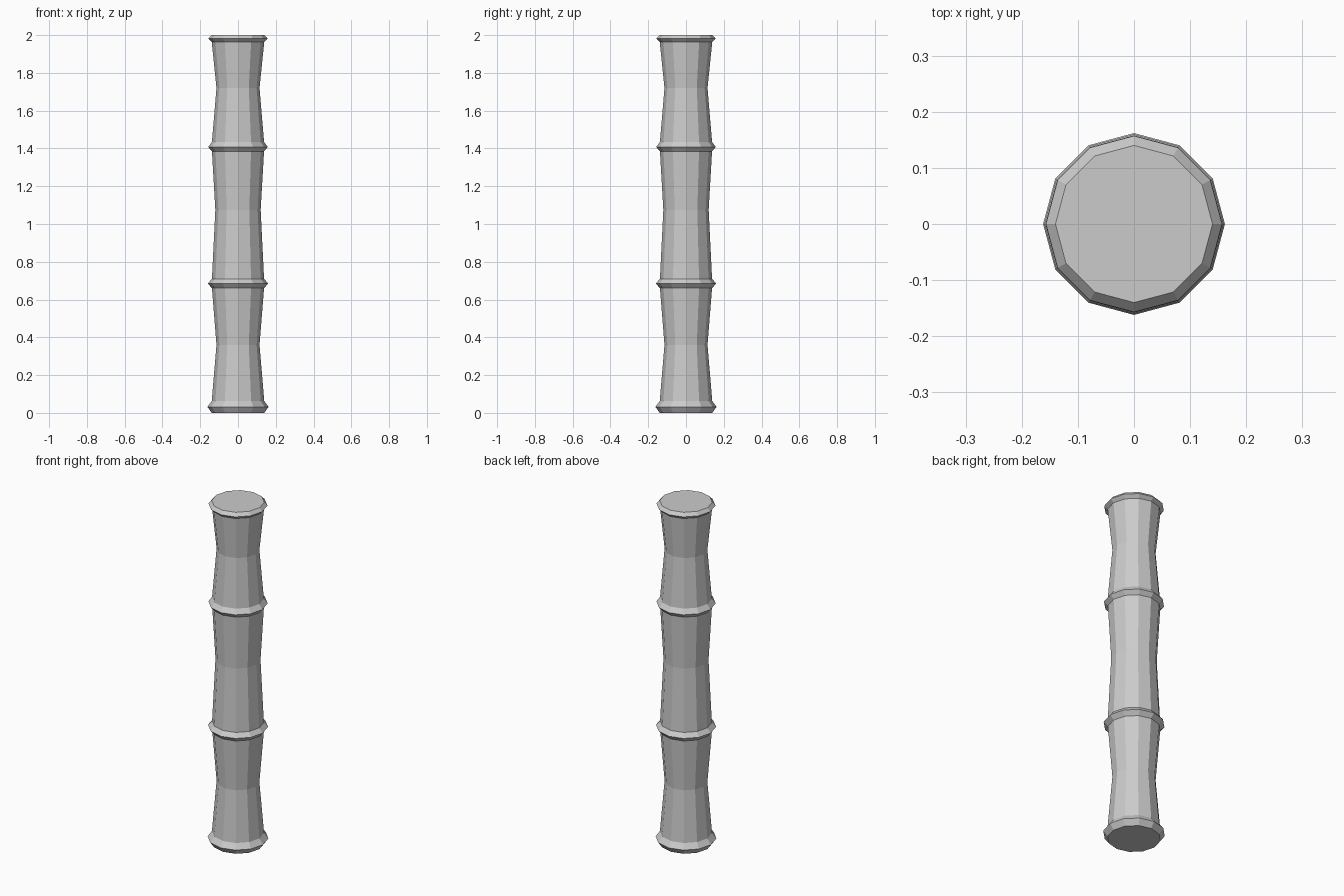
import bpy, bmesh, math

if "Cube" in bpy.data.objects:
    bpy.data.objects.remove(bpy.data.objects["Cube"])

SIDES = 12

# Stalk profile from bottom to top: (radius, height)
PROFILE = [
    (0.139, 0.0), (0.162, 0.032), (0.139, 0.063),      # foot ring
    (0.114, 0.36),                                     # lower waist
    (0.138, 0.66), (0.16, 0.685), (0.138, 0.71),       # first joint
    (0.12, 1.075),                                     # middle waist
    (0.138, 1.385), (0.158, 1.408), (0.138, 1.435),    # second joint
    (0.114, 1.72),                                     # upper waist
    (0.139, 1.963), (0.157, 1.981), (0.14, 2.0),       # top ring
]


def lathe(name, profile, sides):
    bm = bmesh.new()
    rings = []
    for r, z in profile:
        angles = [2 * math.pi * i / sides for i in range(sides)]
        rings.append([bm.verts.new((r * math.cos(a), r * math.sin(a), z)) for a in angles])
    # Side walls
    for low, high in zip(rings, rings[1:]):
        for i in range(sides):
            j = (i + 1) % sides
            bm.faces.new((low[i], low[j], high[j], high[i]))
    # End caps
    bm.faces.new(rings[0][::-1])
    bm.faces.new(rings[-1])
    mesh = bpy.data.meshes.new(name)
    bm.to_mesh(mesh)
    bm.free()
    obj = bpy.data.objects.new(name, mesh)
    bpy.context.collection.objects.link(obj)
    return obj


# Bamboo stalk
lathe("bamboo_stalk", PROFILE, SIDES)
